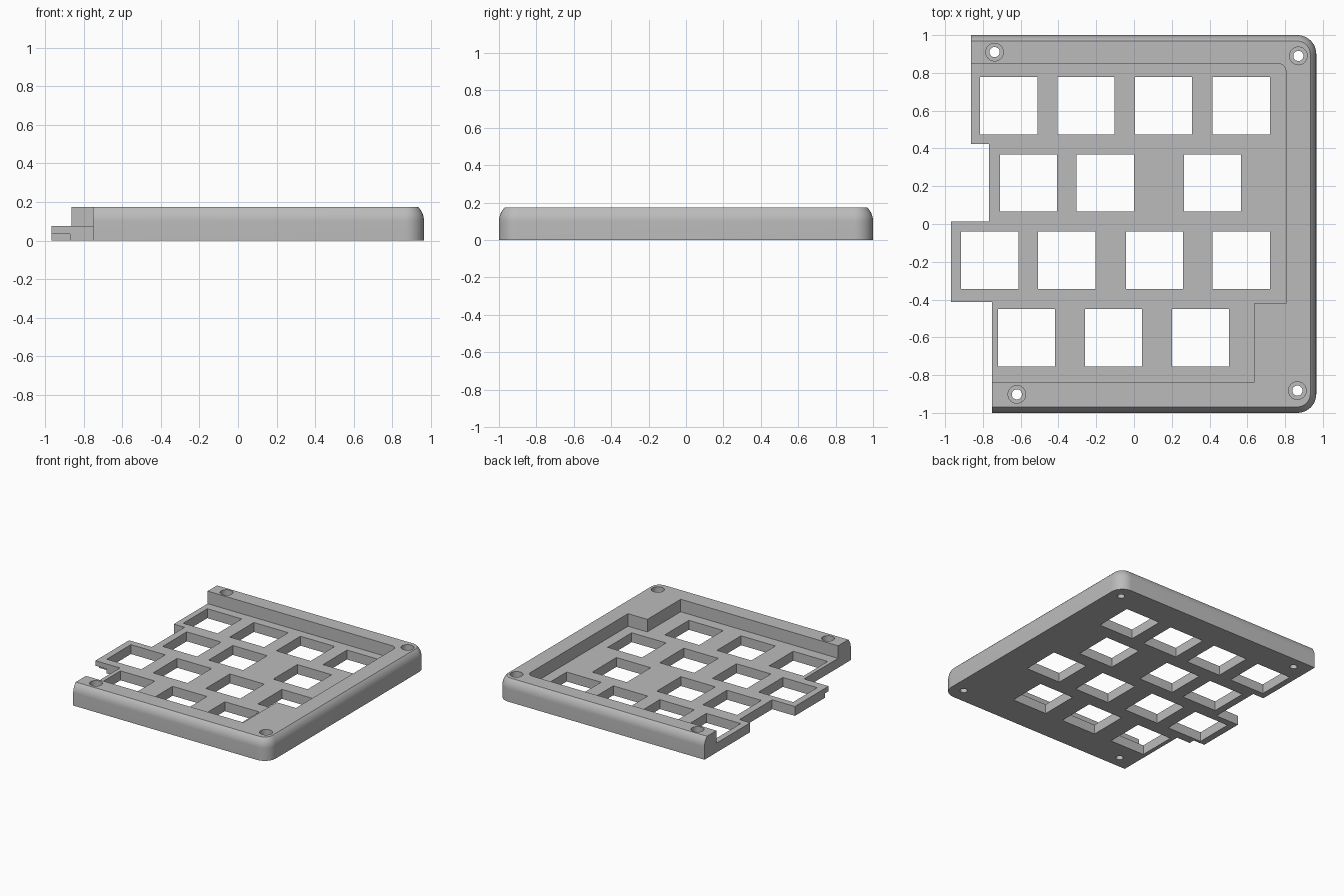
import bpy
import bmesh
from math import sin, cos, pi, radians

if "Cube" in bpy.data.objects:
    bpy.data.objects.remove(bpy.data.objects["Cube"], do_unlink=True)

TOP, PLATE = 0.175, 0.075      # rim height, plate thickness
RIGHT, FAR = 0.965, -1.3       # right side, overshoot past the left side

grey = bpy.data.materials.new("grey plastic")
grey.use_nodes = True
grey.diffuse_color = (0.5, 0.5, 0.5, 1)
grey.node_tree.nodes["Principled BSDF"].inputs["Base Color"].default_value = (0.5, 0.5, 0.5, 1)


def arc(cx, cy, r, start, end, steps=10):
    angles = [radians(start + (end - start) * i / steps) for i in range(steps + 1)]
    return [(cx + r * cos(a), cy + r * sin(a)) for a in angles]


def loft(bm, rings):
    """Closed solid through (outline, height) rings, given bottom to top."""
    loops = [[bm.verts.new((x, y, z)) for x, y in pts] for pts, z in rings]
    n = len(loops[0])
    for a, b in zip(loops, loops[1:]):
        for i in range(n):
            j = (i + 1) % n
            bm.faces.new((a[i], a[j], b[j], b[i]))
    bm.faces.new(loops[0][::-1])
    bm.faces.new(loops[-1])


def prism(bm, pts, z0, z1):
    loft(bm, [(pts, z0), (pts, z1)])


def box(bm, x0, x1, y0, y1, z0=-0.1, z1=0.3):
    prism(bm, [(x0, y0), (x1, y0), (x1, y1), (x0, y1)], z0, z1)


def finish(bm, name):
    bmesh.ops.recalc_face_normals(bm, faces=bm.faces)
    mesh = bpy.data.meshes.new(name)
    bm.to_mesh(mesh)
    bm.free()
    mesh.materials.append(grey)
    obj = bpy.data.objects.new(name, mesh)
    bpy.context.collection.objects.link(obj)
    return obj


def outline(inset):
    r, cx, cy = 0.1 - inset, RIGHT - 0.1, 0.9
    return ([(FAR, inset - 1)] + arc(cx, -cy, r, -90, 0)
            + arc(cx, cy, r, 0, 90) + [(FAR, 1 - inset)])


# Case body with a partly rounded upper outer edge
bm = bmesh.new()
rings = [(outline(0), 0)]
R, SWEEP = 0.104, radians(46)
for i in range(9):
    t = SWEEP * i / 8
    rings.append((outline(R * (1 - cos(t))), TOP - R * (sin(SWEEP) - sin(t))))
loft(bm, rings)
case = finish(bm, "keyboard_case")

cutters = []

# Recess above the key plate
bm = bmesh.new()
prism(bm, [(FAR - 0.1, -0.84), (0.635, -0.84), (0.635, -0.42), (0.805, -0.42)]
      + arc(0.76, 0.85 - 0.045, 0.045, 0, 90) + [(FAR - 0.1, 0.85)], PLATE, 0.3)
cutters.append(finish(bm, "recess_cutter"))

# Staggered left edge
bm = bmesh.new()
L = FAR - 0.2
prism(bm, [(L, -1.1), (-0.752, -1.1), (-0.752, -0.412), (-0.968, -0.412),
           (-0.968, 0.012), (-0.768, 0.012), (-0.768, 0.424), (-0.863, 0.424),
           (-0.863, 1.1), (L, 1.1)], -0.1, 0.3)
cutters.append(finish(bm, "left_edge_cutter"))

# Key openings, row by row
bm = bmesh.new()
KEY = 0.303
rows = [(0.475, (-0.815, -0.405, 0.005, 0.416)),
        (0.066, (-0.71, -0.304, 0.264)),
        (-0.344, (-0.915, -0.507, -0.043, 0.416)),
        (-0.754, (-0.72, -0.26, 0.2))]
for y, starts in rows:
    for x in starts:
        box(bm, x, x + KEY, y, y + KEY)
cutters.append(finish(bm, "key_cutter"))

# Small underside notch at the tongue corner
bm = bmesh.new()
box(bm, -1.1, -0.87, -0.5, -0.365, -0.1, 0.035)
cutters.append(finish(bm, "notch_cutter"))

# Counterbored screw holes
screws = [(-0.738, 0.91), (0.87, 0.89), (0.865, -0.882), (-0.62, -0.902)]
bm = bmesh.new()
for x, y in screws:
    loft(bm, [(arc(x, y, r, 0, 345, 23), z) for r, z in
              ((0.027, -0.1), (0.027, 0.09), (0.047, 0.09), (0.047, 0.3))])
cutters.append(finish(bm, "screw_cutter"))

# Cut everything and apply
bpy.context.view_layer.objects.active = case
for cutter in cutters:
    cutter.hide_render = True
    mod = case.modifiers.new(cutter.name, "BOOLEAN")
    mod.operation = "DIFFERENCE"
    mod.solver = "EXACT"
    mod.object = cutter
    bpy.ops.object.modifier_apply(modifier=mod.name)
for cutter in cutters:
    bpy.data.objects.remove(cutter, do_unlink=True)

bpy.ops.object.select_all(action="DESELECT")
case.select_set(True)
bpy.ops.object.shade_smooth_by_angle(angle=radians(30))
